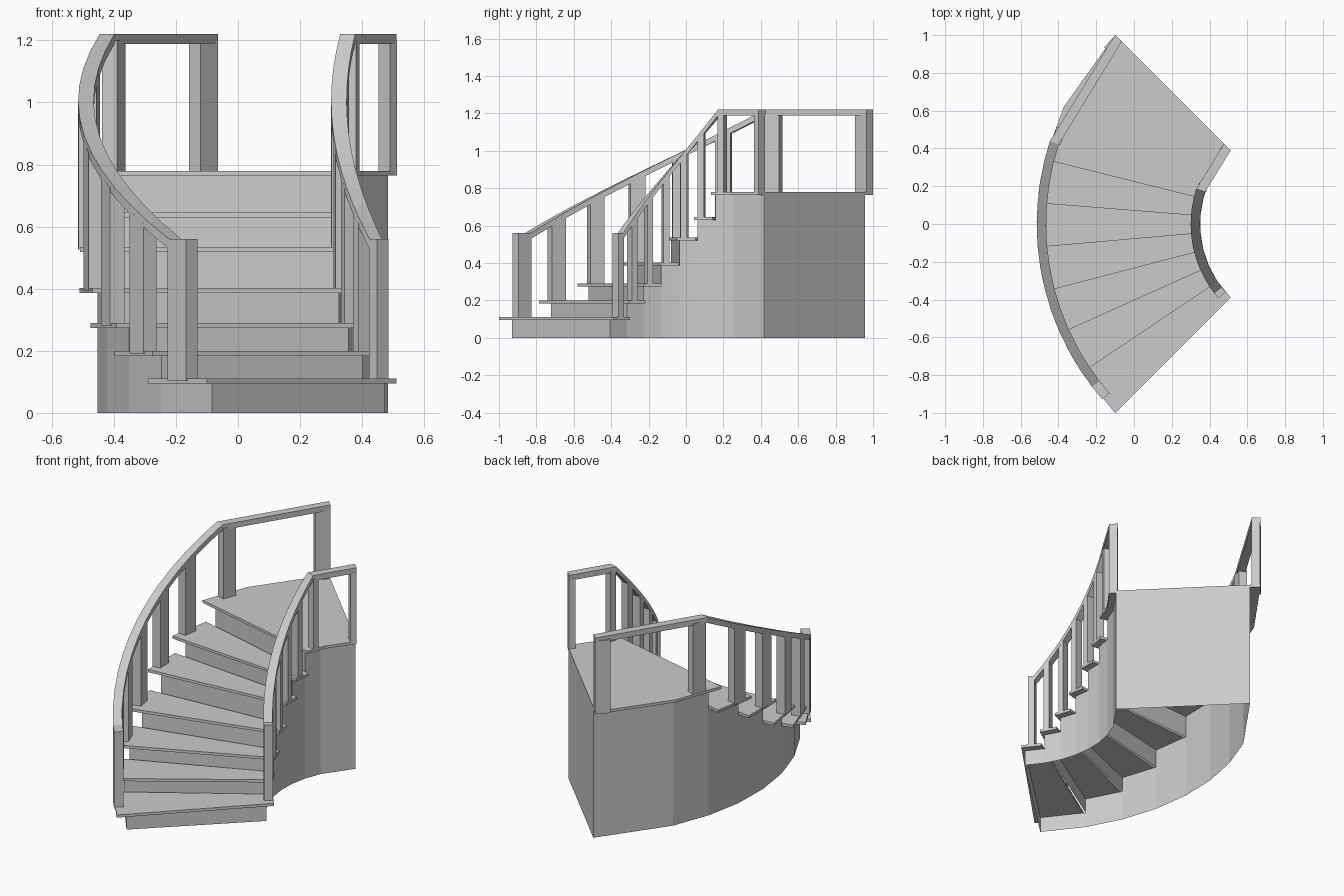
import bpy, bmesh
from math import sin, cos, radians

if "Cube" in bpy.data.objects:
    bpy.data.objects.remove(bpy.data.objects["Cube"])

CX = 0.9                         # stair pivot, angle 0 points to -x
R_IN, R_OUT, RAIL_W = 0.55, 1.415, 0.05
BODY_IN, BODY_OUT = 0.59, 1.355


def pt(a, r, z):
    a = radians(a)
    return (CX - r * cos(a), r * sin(a), z)


def finish(name, bm):
    bmesh.ops.remove_doubles(bm, verts=bm.verts, dist=1e-5)
    bmesh.ops.recalc_face_normals(bm, faces=bm.faces)
    me = bpy.data.meshes.new(name)
    bm.to_mesh(me)
    bm.free()
    ob = bpy.data.objects.new(name, me)
    bpy.context.collection.objects.link(ob)


def sweep(name, sections, r0, r1):
    """Solid swept round the pivot; sections are (angle, bottom, top)."""
    bm = bmesh.new()
    rings = [[bm.verts.new(pt(a, r, z)) for r, z in
              ((r0, lo), (r1, lo), (r1, hi), (r0, hi))] for a, lo, hi in sections]
    for p, q in zip(rings, rings[1:]):
        for i in range(4):
            j = (i + 1) % 4
            bm.faces.new((p[i], p[j], q[j], q[i]))
    bm.faces.new(rings[0])
    bm.faces.new(rings[-1])
    finish(name, bm)


fronts = [-45, -33.8, -24.2, -14.6, -5.0, 4.5, 14.0]
tops = [0.11, 0.20, 0.29, 0.402, 0.535, 0.645, 0.78]
THICK = 0.016
risers = [f + 1.6 for f in fronts] + [45]

# treads and landing
for i, (f, t) in enumerate(zip(fronts, tops)):
    angles = [f, fronts[i + 1] + 0.9] if i < 6 else [f, 26, 45]
    name = f"tread_{i + 1}" if i < 6 else "landing"
    sweep(name, [(a, t - THICK, t) for a in angles], R_IN, R_OUT)

# hollow body: side walls, risers and back panel, open underneath
bm = bmesh.new()


def quad(*pts):
    bm.faces.new([bm.verts.new(p) for p in pts])


low = 0
for i, t in enumerate(tops):
    hi = t - THICK
    a = risers[i]
    quad(pt(a, BODY_IN, low), pt(a, BODY_OUT, low), pt(a, BODY_OUT, hi), pt(a, BODY_IN, hi))
    angles = [a, risers[i + 1]] if i < 6 else [a, 25.5, 45]
    for b, c in zip(angles, angles[1:]):
        for r in (BODY_IN, BODY_OUT):
            quad(pt(b, r, 0), pt(c, r, 0), pt(c, r, hi), pt(b, r, hi))
    low = hi
quad(pt(45, BODY_IN, 0), pt(45, BODY_OUT, 0), pt(45, BODY_OUT, low), pt(45, BODY_IN, low))
finish("stair_body", bm)


def rail_top(a):
    k = min(max((a + 37.5) / 55.5, 0), 1)
    return 0.56 + 0.66 * k


# posts as (start, end, bottom) and handrails on both sides
posts = [(-41, -37.2), (-31.6, -28), (-22, -18.6), (-12.6, -9.1),
         (-3, 0.5), (6.5, 10), (18, 21.5)]
rail_angles = [-41, -37.5] + [-37.5 + 55.5 * k / 12 for k in range(1, 13)] + [45]
for side, r0, r1 in (("inner", R_IN, R_IN + RAIL_W), ("outer", R_OUT - RAIL_W, R_OUT)):
    for i, (a, b) in enumerate(posts):
        # the post at the landing follows the straight rail chord
        s = 0.006 * r1 if i == 6 else 0
        bm_secs = [(a, tops[i] - THICK / 2, rail_top(a) - 0.02),
                   (b, tops[i] - THICK / 2, rail_top(b) - 0.02)]
        sweep(f"{side}_post_{i + 1}", bm_secs, r0 - s, r1 - s)
    sweep(f"{side}_end_post", [(41.5, 0.764, 1.2), (45, 0.764, 1.2)],
          r0 - 0.002, r1 - 0.002)
    sweep(f"{side}_handrail", [(a, rail_top(a) - 0.032, rail_top(a)) for a in rail_angles],
          r0, r1)
